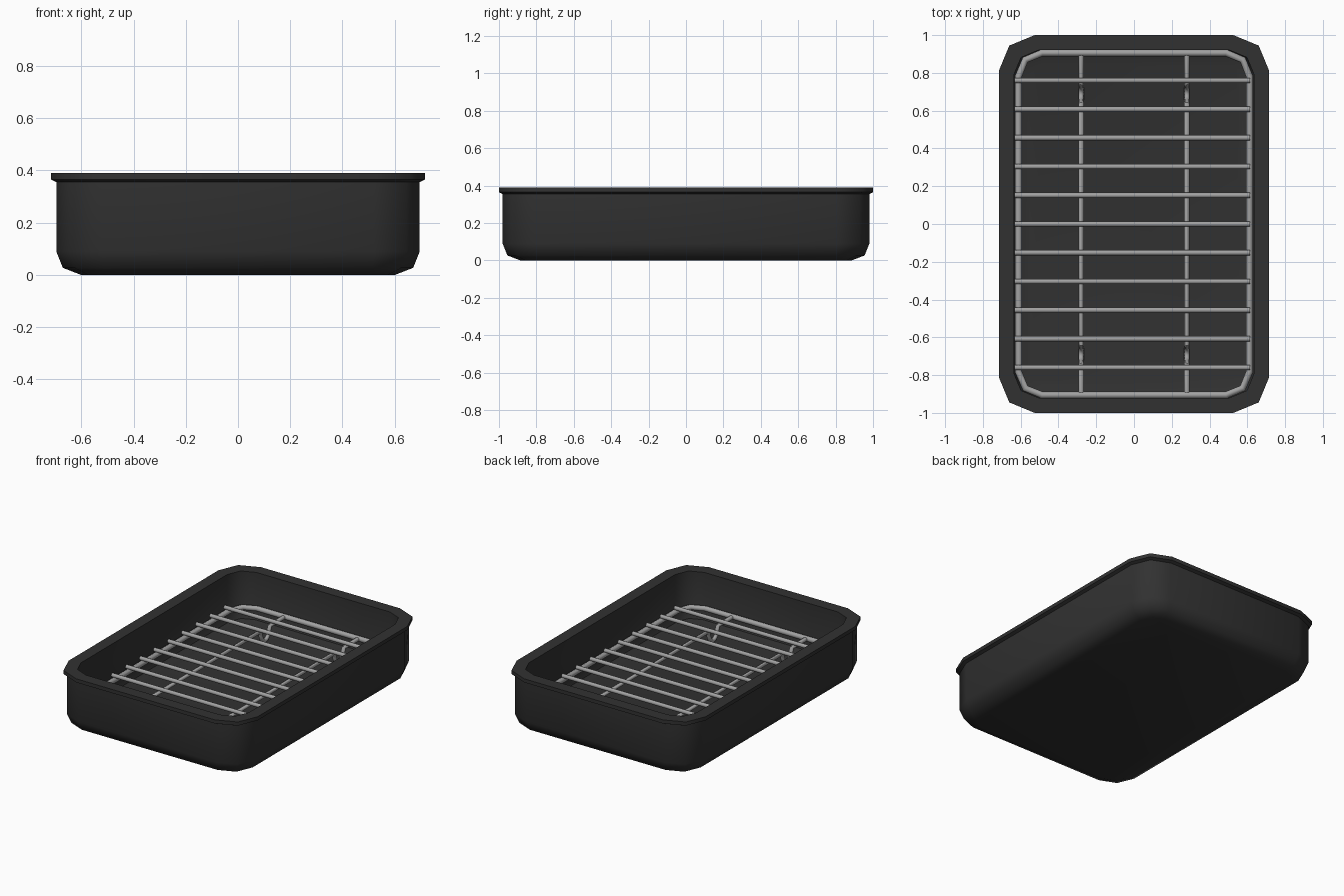
import bpy, bmesh, math

if "Cube" in bpy.data.objects:
    bpy.data.objects.remove(bpy.data.objects["Cube"])


def material(name, v):
    m = bpy.data.materials.new(name)
    m.diffuse_color = (v, v, v, 1)
    m.use_nodes = True
    m.node_tree.nodes["Principled BSDF"].inputs["Base Color"].default_value = m.diffuse_color
    return m


PAN = material("black enamel", 0.031)
STEEL = material("grey steel", 0.36)


def rounded_loop(hx, hy, r, z):
    """Rounded rectangle with two facets per corner."""
    pts = []
    for k, (sx, sy) in enumerate([(1, 1), (-1, 1), (-1, -1), (1, -1)]):
        for i in range(3):
            a = math.radians(90 * k + 45 * i)
            pts.append((sx * (hx - r) + r * math.cos(a),
                        sy * (hy - r) + r * math.sin(a), z))
    return pts


def finish(obj, mat, angle):
    obj.data.materials.clear()
    obj.data.materials.append(mat)
    bpy.ops.object.select_all(action='DESELECT')
    obj.select_set(True)
    bpy.context.view_layer.objects.active = obj
    bpy.ops.object.shade_smooth_by_angle(angle=math.radians(angle))


def wire(name, pts, radius, cyclic=False):
    """Round steel wire along a path."""
    cu = bpy.data.curves.new(name + "_path", 'CURVE')
    cu.dimensions = '3D'
    cu.bevel_depth = radius
    cu.bevel_resolution = 2
    cu.use_fill_caps = True
    sp = cu.splines.new('POLY')
    sp.points.add(len(pts) - 1)
    for p, co in zip(sp.points, pts):
        p.co = (*co, 1)
    sp.use_cyclic_u = cyclic
    tmp = bpy.data.objects.new(name + "_path", cu)
    bpy.context.collection.objects.link(tmp)
    dg = bpy.context.evaluated_depsgraph_get()
    me = bpy.data.meshes.new_from_object(tmp.evaluated_get(dg))
    bpy.data.objects.remove(tmp)
    obj = bpy.data.objects.new(name, me)
    bpy.context.collection.objects.link(obj)
    finish(obj, STEEL, 50)


# pan: stacked loops (inset from the rim, height), outside up and inside down
profile = [(0.115, 0), (0.045, 0.027), (0.02, 0.09), (0.02, 0.355),
           (0.0, 0.365), (0.0, 0.39), (0.08, 0.39),
           (0.08, 0.12), (0.10, 0.075), (0.15, 0.06)]
bm = bmesh.new()
rings = [[bm.verts.new(p) for p in rounded_loop(0.716 - d, 1.0 - d, 0.19 - d * 0.75, z)]
         for d, z in profile]
for a, b in zip(rings, rings[1:]):
    for i in range(len(a)):
        j = (i + 1) % len(a)
        bm.faces.new((a[i], a[j], b[j], b[i]))
bm.faces.new(rings[0][::-1])
bm.faces.new(rings[-1])
bmesh.ops.recalc_face_normals(bm, faces=bm.faces)
me = bpy.data.meshes.new("roasting_pan")
bm.to_mesh(me)
bm.free()
pan = bpy.data.objects.new("roasting_pan", me)
bpy.context.collection.objects.link(pan)
finish(pan, PAN, 48)

# rack frame
ZF = 0.153
wire("rack_frame", rounded_loop(0.612, 0.906, 0.125, ZF), 0.0185, True)

# cross rods resting on the frame
for i in range(11):
    y = (i - 5) * 0.152
    wire(f"rack_rod_{i + 1}", [(-0.632, y, 0.18), (0.615, y, 0.18)], 0.014)

# long wires, each dipping into a foot near both ends
foot = [(0.635, 0), (0.645, -0.03), (0.655, -0.06), (0.672, -0.076), (0.69, -0.08),
        (0.708, -0.076), (0.725, -0.06), (0.735, -0.03), (0.745, 0)]
half = foot + [(0.9, 0)]
path = [(-y, dz) for y, dz in reversed(half)] + half
for side, x in (("left", -0.28), ("right", 0.28)):
    wire(f"rack_support_{side}", [(x, y, ZF + dz) for y, dz in path], 0.014)
